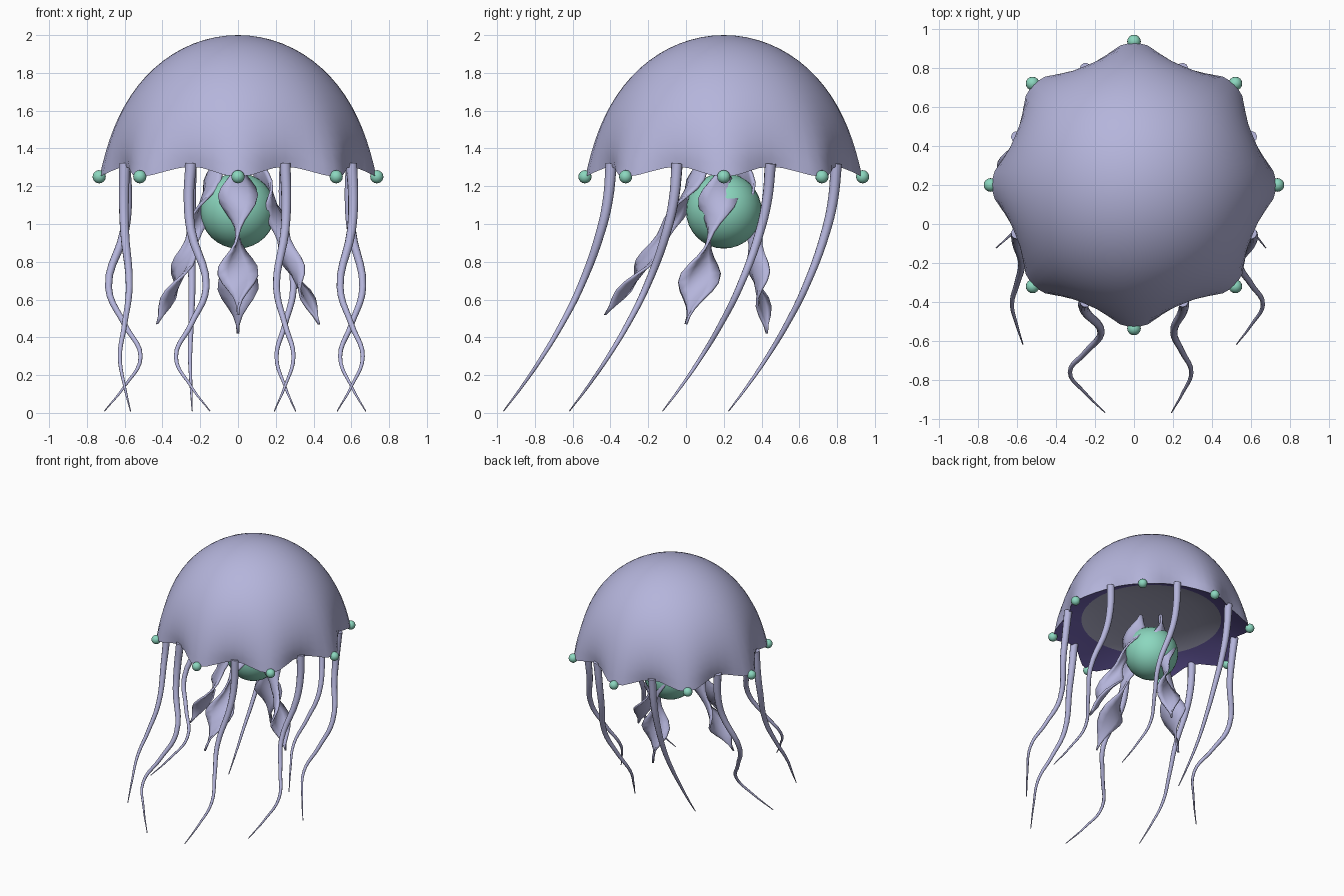
import bpy, bmesh, math
from mathutils import Vector

if "Cube" in bpy.data.objects:
    bpy.data.objects.remove(bpy.data.objects["Cube"])

CY = 0.2  # the bell sits a little behind the origin, the tentacles trail forward


def material(name, rgb):
    m = bpy.data.materials.new(name)
    m.diffuse_color = (*rgb, 1)
    m.use_nodes = True
    m.node_tree.nodes["Principled BSDF"].inputs["Base Color"].default_value = m.diffuse_color
    return m


LAVENDER = material("lavender", (0.46, 0.46, 0.71))
MINT = material("mint", (0.26, 0.68, 0.52))
PURPLE = material("deep purple", (0.16, 0.12, 0.42))
GREY = material("lavender grey", (0.42, 0.42, 0.57))


def mesh_object(name, bm, mats):
    bmesh.ops.recalc_face_normals(bm, faces=bm.faces)
    for f in bm.faces:
        f.smooth = True
    me = bpy.data.meshes.new(name)
    bm.to_mesh(me)
    bm.free()
    for m in mats:
        me.materials.append(m)
    ob = bpy.data.objects.new(name, me)
    bpy.context.collection.objects.link(ob)
    return ob


def ball(name, loc, r, seg):
    bm = bmesh.new()
    bmesh.ops.create_uvsphere(bm, u_segments=seg, v_segments=seg // 2, radius=r)
    bmesh.ops.translate(bm, verts=bm.verts, vec=loc)
    return mesh_object(name, bm, [MINT])


def lerp_table(table, t):
    for (a, va), (b, vb) in zip(table, table[1:]):
        if t <= b:
            k = (t - a) / (b - a)
            k = k * k * (3 - 2 * k)
            return va + (vb - va) * k
    return table[-1][1]


# Bell: scalloped dome, purple underside lip and shallow ceiling
def build_bell():
    bm = bmesh.new()
    n, rows = 64, 18
    rings = []
    for i in range(1, rows + 1):
        u = i / rows
        a = u * math.pi / 2
        ring = []
        for j in range(n):
            th = 2 * math.pi * j / n
            lobe = ((1 + math.cos(8 * th)) / 2) ** 1.2
            r = 0.69 * math.sin(a) + (0.085 * lobe - 0.042) * u ** 6
            z = 1.25 + 0.75 * math.cos(a) + 0.052 * (1 - lobe) * u ** 8
            ring.append(bm.verts.new((r * math.cos(th), CY + r * math.sin(th), z)))
        rings.append(ring)
    for r, z in ((0.52, 1.36), (0.36, 1.395), (0.18, 1.415)):
        rings.append([bm.verts.new((r * math.cos(2 * math.pi * j / n),
                                    CY + r * math.sin(2 * math.pi * j / n), z))
                      for j in range(n)])
    for k, (lo, hi) in enumerate(zip(rings, rings[1:])):
        for j in range(n):
            f = bm.faces.new((lo[j], hi[j], hi[(j + 1) % n], lo[(j + 1) % n]))
            f.material_index = 0 if k < rows - 1 else 1 if k == rows - 1 else 2
    for ring, z, mi in ((rings[0], 2.0, 0), (rings[-1], 1.42, 2)):
        tip = bm.verts.new((0, CY, z))
        for j in range(n):
            bm.faces.new((ring[j], ring[(j + 1) % n], tip)).material_index = mi
    ob = mesh_object("bell", bm, [LAVENDER, PURPLE, GREY])
    bpy.context.view_layer.objects.active = ob
    ob.select_set(True)
    bpy.ops.object.shade_smooth_by_angle(angle=math.radians(50))
    ob.select_set(False)


build_bell()

# Stomach and rim beads
ball("stomach", (0, CY, 1.07), 0.2, 32)
for k in range(8):
    a = k * math.pi / 4
    ball(f"rim_bead_{k + 1}", (0.735 * math.cos(a), CY + 0.735 * math.sin(a), 1.25), 0.035, 16)

# Tentacles: tapering curves that sway sideways and trail to the front
SWAY = ((0, 0), (0.14, -0.15), (0.27, 0), (0.5, 1), (0.65, 0), (0.78, -1), (0.9, 0), (1, 1.25))
AMPS = (0.06, 0.045, 0.005, -0.085, 0.025, 0.08, -0.045, -0.06)  # counter-clockwise from right


def tentacle(name, ang, amp):
    cu = bpy.data.curves.new(name, "CURVE")
    cu.dimensions = "3D"
    cu.bevel_depth = 1.0
    cu.bevel_resolution = 3
    cu.use_fill_caps = True
    cu.resolution_u = 5
    sp = cu.splines.new("BEZIER")
    sp.bezier_points.add(len(SWAY) - 1)
    for p, (t, w) in zip(sp.bezier_points, SWAY):
        p.co = (0.65 * math.cos(ang) + amp * w,
                CY + 0.645 * math.sin(ang) - 0.57 * t ** 1.8,
                1.32 - 1.31 * t)
        p.radius = 0.027 * (1 - t) ** 0.8 + 0.003
        p.handle_left_type = p.handle_right_type = "AUTO"
    cu.materials.append(LAVENDER)
    ob = bpy.data.objects.new(name, cu)
    bpy.context.collection.objects.link(ob)


for k, amp in enumerate(AMPS):
    tentacle(f"tentacle_{k + 1}", math.radians(22.5 + 45 * k), amp)

# Oral arms: twisted leaf-shaped ribbons around the stomach
WIDTH = ((0, 0.015), (0.25, 0.105), (0.5, 0.035), (0.72, 0.11), (1, 0.004))


def oral_arm(name, ang):
    bm = bmesh.new()
    rad = Vector((math.cos(ang), math.sin(ang), 0))
    tan = Vector((-math.sin(ang), math.cos(ang), 0))
    rows = []
    steps = 20
    for i in range(steps + 1):
        s = i / steps
        c = rad * (0.1 + 0.33 * s ** 1.2)
        c += Vector((0, CY - 0.2 * s ** 1.4, 1.36 - (0.89 + 0.05 * math.sin(ang)) * s))
        phi = math.pi * (s - 0.25) / 0.5
        side = tan * math.cos(phi) + rad * math.sin(phi)
        nor = rad * math.cos(phi) - tan * math.sin(phi)
        w = lerp_table(WIDTH, s)
        rows.append([bm.verts.new(c + side * w * q + nor * 0.25 * w * (1 - abs(q)))
                     for q in (-1, -0.5, 0, 0.5, 1)])
    for lo, hi in zip(rows, rows[1:]):
        for j in range(4):
            bm.faces.new((lo[j], lo[j + 1], hi[j + 1], hi[j]))
    ob = mesh_object(name, bm, [LAVENDER])
    mod = ob.modifiers.new("thickness", "SOLIDIFY")
    mod.thickness = 0.014
    mod.offset = 0


for name, deg in (("right", 0), ("back", 90), ("left", 180), ("front", 270)):
    oral_arm(f"{name}_oral_arm", math.radians(deg))
